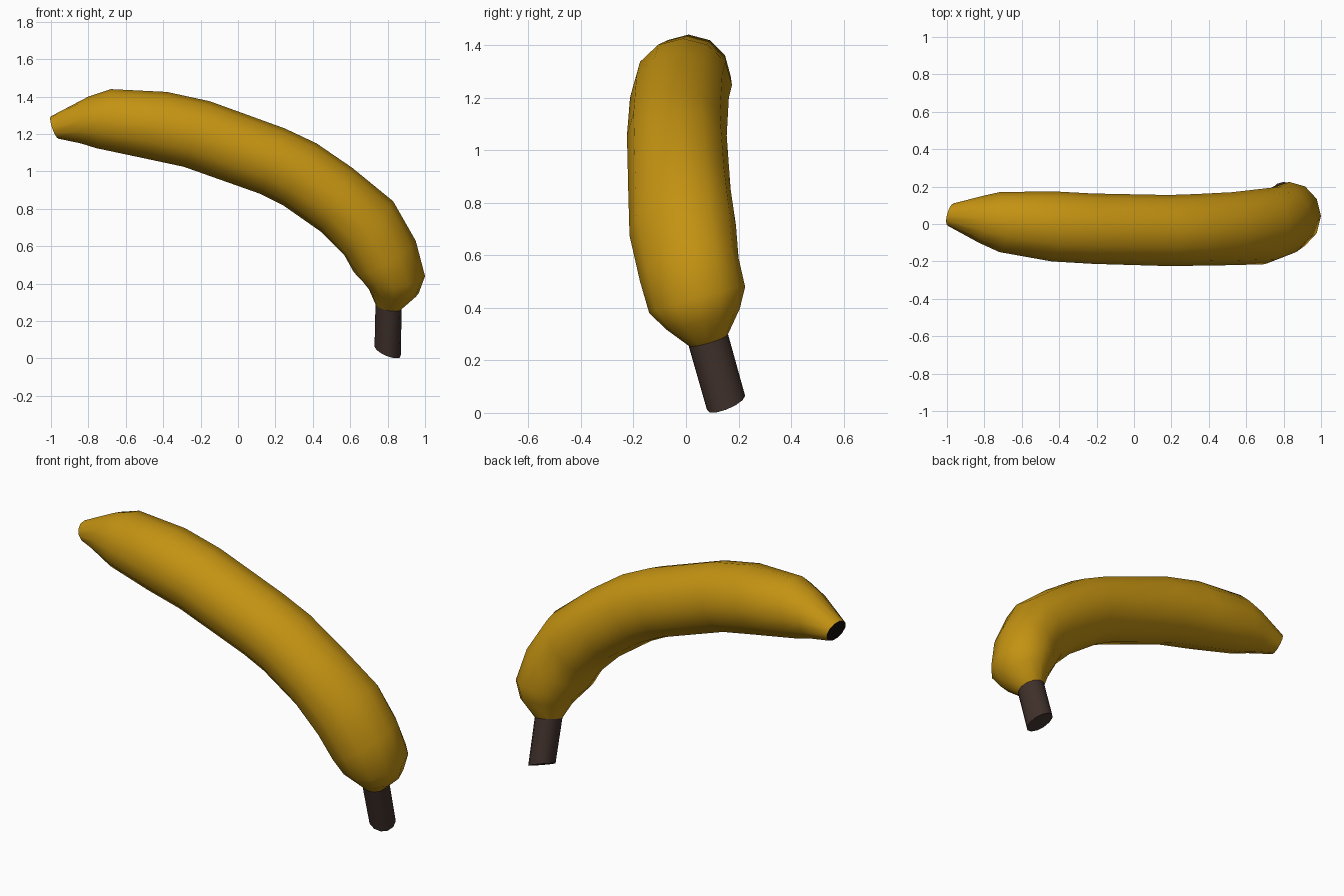
import bpy, bmesh, math
from mathutils import Vector

if "Cube" in bpy.data.objects:
    bpy.data.objects.remove(bpy.data.objects["Cube"])

SIDES = 12


def material(name, color):
    m = bpy.data.materials.new(name)
    m.diffuse_color = (*color, 1)
    m.use_nodes = True
    m.node_tree.nodes["Principled BSDF"].inputs["Base Color"].default_value = m.diffuse_color
    return m


def ring_points(top_x, top_z, bot_x, bot_z, y0, y1, dx=0, dz=0):
    """Elliptical section between an outer and an inner point, y0..y1 wide,
    leaning by (dx, dz) towards +y."""
    centre = Vector(((top_x + bot_x) / 2, (y0 + y1) / 2, (top_z + bot_z) / 2))
    u = Vector(((top_x - bot_x) / 2, 0, (top_z - bot_z) / 2))
    v = Vector((dx, (y1 - y0) / 2, dz))
    angles = [2 * math.pi * i / SIDES for i in range(SIDES)]
    return [centre + u * math.cos(a) + v * math.sin(a) for a in angles]


def loft(name, rings, mats, start_cap=None, end_cap=None):
    bm = bmesh.new()
    loops = [[bm.verts.new(p) for p in ring_points(*r)] for r in rings]
    for a, b in zip(loops, loops[1:]):
        for i in range(SIDES):
            j = (i + 1) % SIDES
            bm.faces.new((a[i], a[j], b[j], b[i]))
    for loop, cap in ((loops[0], start_cap), (loops[-1], end_cap)):
        if cap is not None:
            bm.faces.new(loop).material_index = cap
    bmesh.ops.recalc_face_normals(bm, faces=bm.faces)
    mesh = bpy.data.meshes.new(name)
    bm.to_mesh(mesh)
    bm.free()
    for m in mats:
        mesh.materials.append(m)
    obj = bpy.data.objects.new(name, mesh)
    bpy.context.collection.objects.link(obj)
    bpy.ops.object.select_all(action='DESELECT')
    obj.select_set(True)
    bpy.context.view_layer.objects.active = obj
    bpy.ops.object.shade_smooth_by_angle(angle=math.radians(45))
    return obj


yellow = material("peel_yellow", (0.55, 0.29, 0.006))
brown = material("stem_brown", (0.05, 0.03, 0.024))
black = material("tip_black", (0.006, 0.005, 0.004))

# Peel: sections from the blossom tip to the neck
neck = (0.875, 0.265, 0.735, 0.29, 0.01, 0.16, 0, 0.022)
peel = [
    (-1.00, 1.295, -0.96, 1.175, -0.01, 0.11, 0.015, 0),
    (-0.80, 1.40, -0.84, 1.15, -0.10, 0.15, 0.01, 0),
    (-0.68, 1.44, -0.76, 1.125, -0.15, 0.17),
    (-0.38, 1.425, -0.50, 1.07, -0.20, 0.175),
    (-0.15, 1.375, -0.29, 1.025, -0.213, 0.163),
    (0.25, 1.23, 0.12, 0.88, -0.225, 0.155),
    (0.42, 1.15, 0.24, 0.82, -0.223, 0.16),
    (0.61, 1.02, 0.44, 0.68, -0.22, 0.17),
    (0.83, 0.84, 0.57, 0.55, -0.215, 0.19, 0, 0.02),
    (0.95, 0.63, 0.62, 0.46, -0.175, 0.20, 0, 0.045),
    (1.00, 0.44, 0.66, 0.42, -0.14, 0.225, 0, 0.05),
    (0.965, 0.345, 0.70, 0.37, -0.075, 0.205, 0, 0.04),
    neck,
]
loft("banana_peel", peel, [yellow, black], start_cap=1)

# Stem: short slanted stalk with an oblique cut
stem = [neck, (0.87, 0.012, 0.73, 0.064, 0.08, 0.225, 0, 0.027)]
loft("stem", stem, [brown], end_cap=0)
